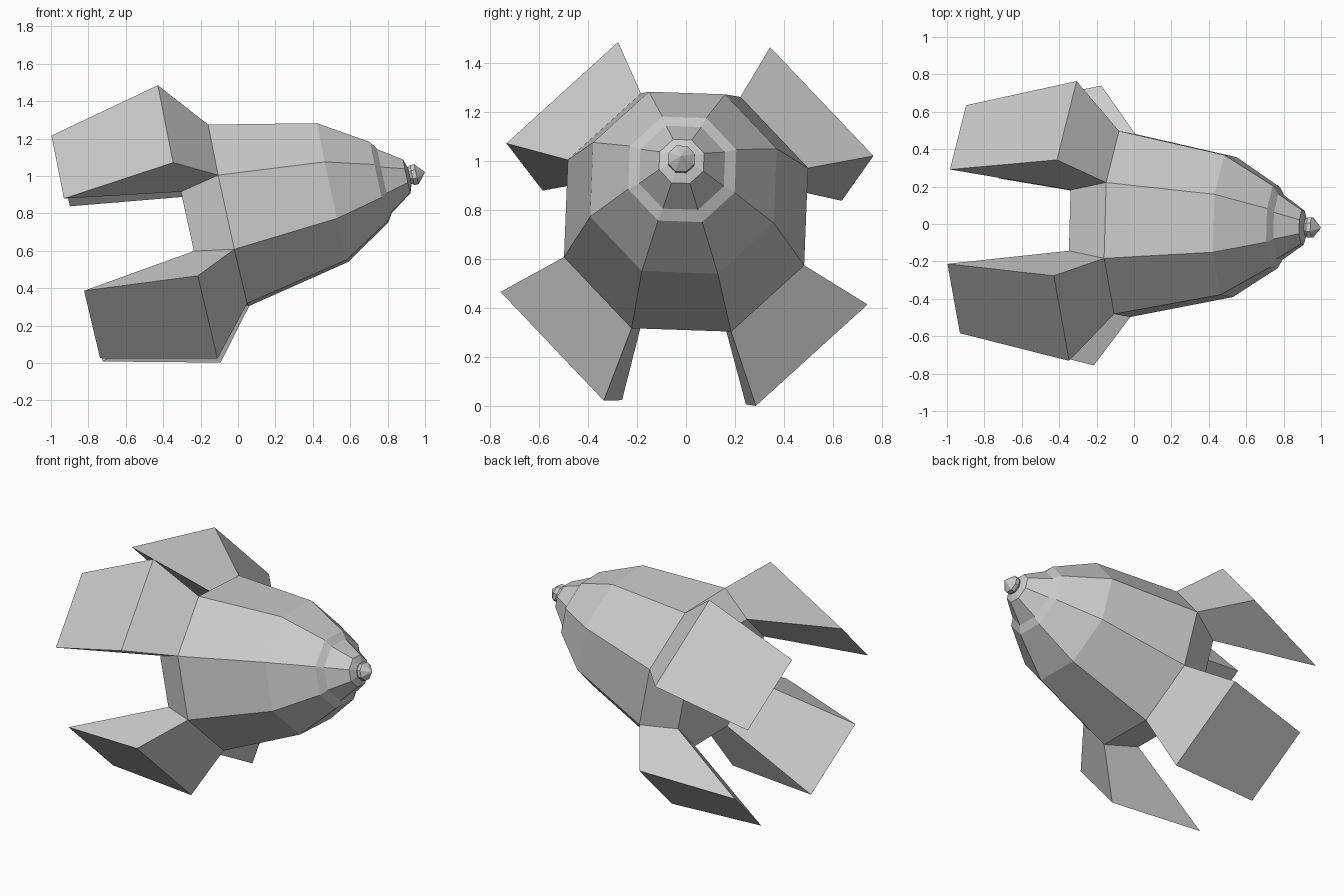
import bpy
from math import cos, sin, radians
from mathutils import Vector

if "Cube" in bpy.data.objects:
    bpy.data.objects.remove(bpy.data.objects["Cube"])

# tilted rocket axis: origin at the widest tail ring, pointing to the nose
ORIGIN = Vector((-0.05, 0.0, 0.79))
AXIS = Vector((1.05, -0.02, 0.23)).normalized()
SIDE = Vector((0, 0, 1)).cross(AXIS).normalized()
UP = AXIS.cross(SIDE)
ROLL = -2.0


def corner(k, t, r):
    """Corner k of the octagon with corner radius r at distance t on the axis."""
    a = radians(22.5 + 45 * k + ROLL)
    return ORIGIN + AXIS * t + SIDE * (r * cos(a)) + UP * (r * sin(a))


def make(name, verts, faces):
    me = bpy.data.meshes.new(name)
    me.from_pydata(verts, [], faces)
    me.update()
    ob = bpy.data.objects.new(name, me)
    bpy.context.collection.objects.link(ob)
    return ob


def lathe(name, profile, tip=None):
    """Eight-sided body through (t, radius) rings, capped, with optional tip."""
    verts = [corner(k, t, r) for t, r in profile for k in range(8)]
    faces = [tuple(reversed(range(8)))]
    for i in range(len(profile) - 1):
        for k in range(8):
            a, b = i * 8 + k, i * 8 + (k + 1) % 8
            faces.append((a, b, b + 8, a + 8))
    last = (len(profile) - 1) * 8
    if tip is None:
        faces.append(tuple(range(last, last + 8)))
    else:
        verts.append(ORIGIN + AXIS * tip)
        faces += [(last + k, last + (k + 1) % 8, last + 8) for k in range(8)]
    return make(name, verts, faces)


# hull with stepped nose collar
TAIL, WIDEST = (-0.215, 0.425), (0.0, 0.53)
lathe("hull", [TAIL, WIDEST, (0.569, 0.405), (0.824, 0.235), (0.853, 0.187),
               (0.975, 0.098), (0.992, 0.045)])

# pointed nose knob
lathe("nose_tip", [(0.985, 0.042), (1.005, 0.058), (1.028, 0.058)], tip=1.075)

# four fins: every second tail panel swept outward and backward
FIN = [WIDEST, (-0.216, 0.81), (-0.83, 0.66), TAIL]
for k, label in zip((0, 2, 4, 6), ("upper_back", "upper_front", "lower_front", "lower_back")):
    verts = [corner(j, t, r) for j in (k, k + 1) for t, r in FIN]
    faces = [(0, 1, 2, 3), (7, 6, 5, 4)]
    faces += [(i, i + 4, (i + 1) % 4 + 4, (i + 1) % 4) for i in range(4)]
    make("fin_" + label, verts, faces)
